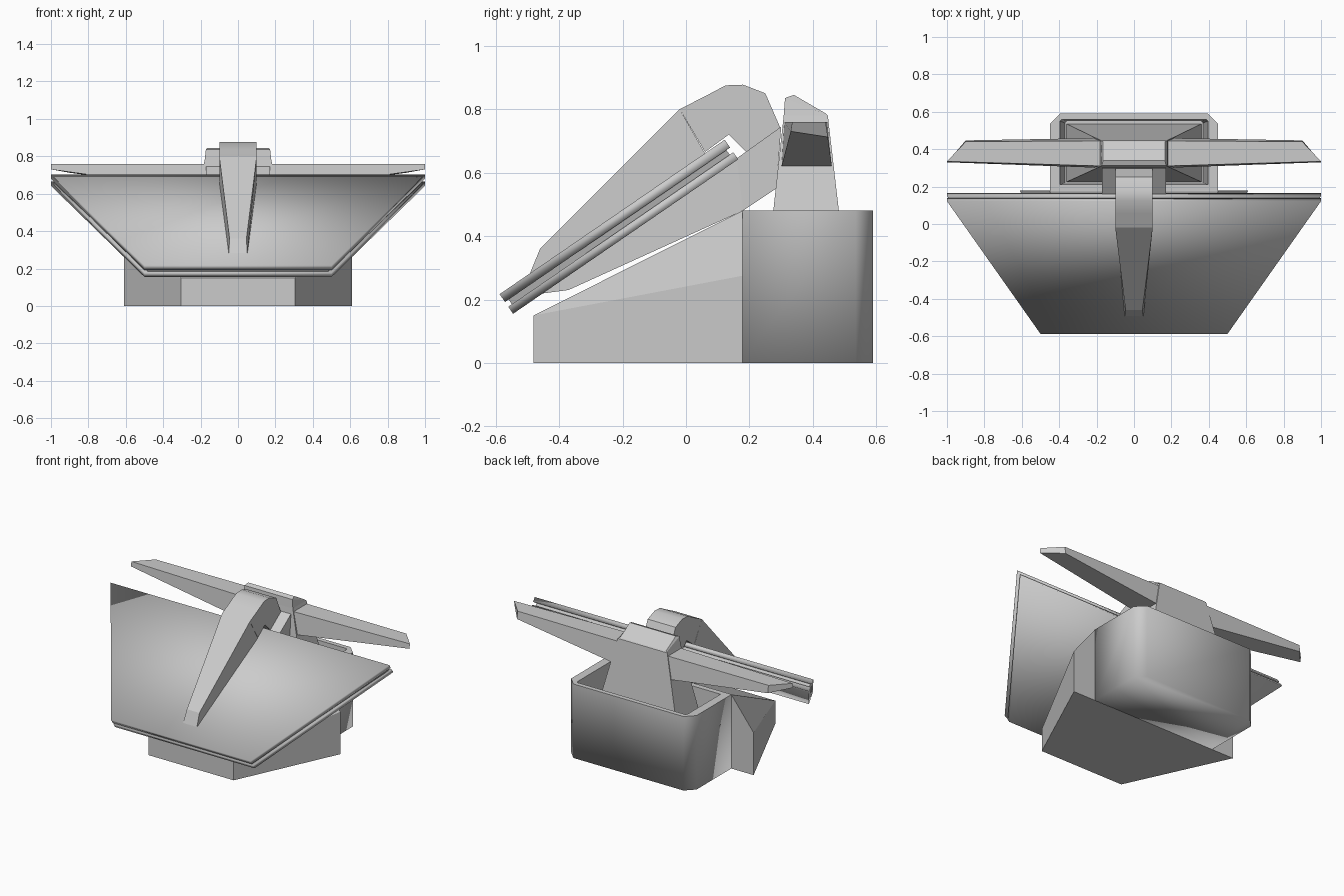
import bpy, bmesh, math

if "Cube" in bpy.data.objects:
    bpy.data.objects.remove(bpy.data.objects["Cube"])


def loft(name, rings, smooth=None):
    """Skin a stack of equal-length rings and cap both ends."""
    bm = bmesh.new()
    loops = [[bm.verts.new(p) for p in ring] for ring in rings]
    n = len(loops[0])
    for a, b in zip(loops, loops[1:]):
        for i in range(n):
            j = (i + 1) % n
            bm.faces.new((a[i], a[j], b[j], b[i]))
    bm.faces.new(loops[0][::-1])
    bm.faces.new(loops[-1])
    bmesh.ops.recalc_face_normals(bm, faces=bm.faces)
    me = bpy.data.meshes.new(name)
    bm.to_mesh(me)
    bm.free()
    ob = bpy.data.objects.new(name, me)
    bpy.context.collection.objects.link(ob)
    if smooth:
        bpy.ops.object.select_all(action='DESELECT')
        ob.select_set(True)
        bpy.context.view_layer.objects.active = ob
        bpy.ops.object.shade_smooth_by_angle(angle=math.radians(smooth))
    return ob


def profile(name, pts, smooth=None):
    """Side profile of (y, z, half width), mirrored across x."""
    return loft(name, [[(s * w, y, z) for y, z, w in pts] for s in (-1, 1)], smooth)


def tub_ring(x, y0, y1, c, z):
    return [(-x, y0, z), (x, y0, z), (x, y1 - c, z),
            (x - c, y1, z), (-x + c, y1, z), (-x, y1 - c, z)]


def rect(x, y0, y1, z0, z1):
    return [(-x, y0, z0), (x, y0, z0), (x, y1, z1), (-x, y1, z1)]


# Open rear housing: softly shaded walls, flat rim and floor
tub = loft("rear_housing", [tub_ring(.45, .175, .59, .055, 0),
                            tub_ring(.45, .175, .59, .055, .48),
                            tub_ring(.395, .21, .56, .01, .48),
                            tub_ring(.37, .22, .55, .01, .02)])
for p in tub.data.polygons[:6]:
    p.use_smooth = True
tub.data.polygons[18].use_smooth = True

# Front wedge: low nose widening to swept shoulders
nose = [(-.305, 0), (.305, 0), (.305, .15), (.305, .15), (-.305, .15), (-.305, .15)]
back = [(-.61, 0), (.61, 0), (.61, .275), (.45, .48), (-.45, .48), (-.61, .275)]
wedge = loft("front_wedge", [[(x, -.48, z) for x, z in nose],
                             [(x, .178, z) for x, z in back]])
bm = bmesh.new()
bm.from_mesh(wedge.data)
bmesh.ops.remove_doubles(bm, verts=bm.verts, dist=.001)
bm.to_mesh(wedge.data)
bm.free()

# Tapered tower with a sloped top
loft("tower", [rect(.36, .225, .535, .02, .02), rect(.178, .308, .447, .78, .78),
               rect(.172, .312, .443, .835, .783)])
loft("tower_cap", [rect(.172, .312, .443, .835, .783), rect(.165, .34, .441, .845, .786)])

# Side blades on the tower
for s, side in ((1, "right"), (-1, "left")):
    root = [(s * .17, .30, .615), (s * .17, .46, .615), (s * .17, .445, .76), (s * .17, .31, .76)]
    tip = [(s * 1.0, .33, .73), (s * .9, .447, .712), (s * .9, .44, .76), (s * 1.0, .335, .76)]
    loft(side + "_blade", [root, tip])

# Tilted shield: two sheets with a recessed core
LOW, D, N = (-.545, .155), (.825, .566), (-.566, .825)


def sheet(inset, h):
    out = []
    for x, t in ((-.5, 0), (.5, 0), (1, .86), (-1, .86)):
        t += inset if t == 0 else -inset
        x -= math.copysign(inset * 1.2, x)
        out.append((x, LOW[0] + D[0] * t + N[0] * h, LOW[1] + D[1] * t + N[1] * h))
    return out


for name, inset, h0, h1 in (("shield_back", 0, 0, .027), ("shield_core", .014, .025, .047),
                            ("shield_front", 0, .045, .075)):
    ob = loft(name, [sheet(inset, h0), sheet(inset, h1)])
    if inset == 0:
        for p in ob.data.polygons:
            p.use_smooth = True

# Clamp: upper prong, hub, and the lower support behind the shield
profile("upper_prong", [(-.495, .275, .05), (-.46, .36, .045), (-.02, .8, .1), (.06, .66, .1)])
profile("clamp_hub", [(-.02, .8, .1), (.055, .838, .1), (.125, .875, .1), (.18, .877, .1),
                      (.25, .85, .1), (.30, .735, .1), (.19, .665, .1),
                      (.135, .72, .1), (.06, .665, .1)], 35)
profile("lower_block", [(.16, .645, .17), (.30, .745, .17), (.285, .55, .17), (.18, .48, .17)], 60)
profile("lower_prong", [(.16, .645, .17), (.18, .48, .17), (-.37, .23, .07),
                        (-.46, .218, .05), (-.47, .215, .05)], 60)
